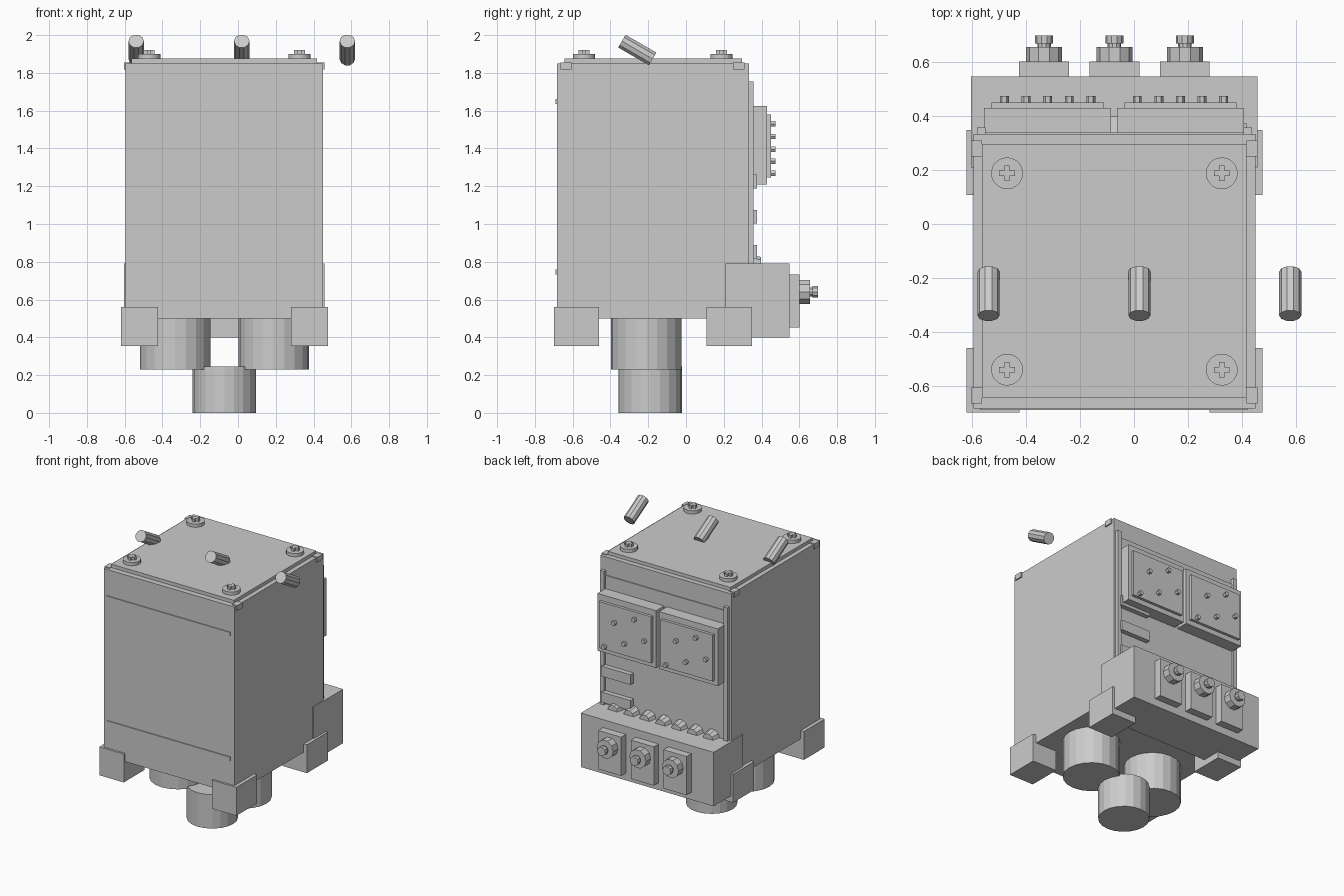
import bpy
import bmesh
from math import radians
from mathutils import Matrix, Vector

cube = bpy.data.objects.get("Cube")
if cube:
    bpy.data.objects.remove(cube, do_unlink=True)

grey = bpy.data.materials.new("light_grey")
grey.use_nodes = True
grey.diffuse_color = (0.6, 0.6, 0.6, 1)
grey.node_tree.nodes["Principled BSDF"].inputs["Base Color"].default_value = (0.6, 0.6, 0.6, 1)

MID = -0.0725  # centre line of the casing in x
BACK = -90     # tilt that points a cylinder towards +y


def finish(name, bm):
    mesh = bpy.data.meshes.new(name)
    bm.to_mesh(mesh)
    bm.free()
    mesh.materials.append(grey)
    obj = bpy.data.objects.new(name, mesh)
    bpy.context.collection.objects.link(obj)
    return obj


def add_box(bm, x, y, z):
    lo, hi = Vector((x[0], y[0], z[0])), Vector((x[1], y[1], z[1]))
    size = Matrix.Diagonal((*(hi - lo), 1))
    bmesh.ops.create_cube(bm, size=1, matrix=Matrix.Translation((lo + hi) / 2) @ size)


def box(name, x, y, z):
    bm = bmesh.new()
    add_box(bm, x, y, z)
    return finish(name, bm)


def cylinder(name, centre, radius, length, sides, tilt=0, top=None):
    bm = bmesh.new()
    turn = Matrix.Rotation(radians(tilt), 4, 'X') @ Matrix.Rotation(radians(90), 4, 'Z')
    bmesh.ops.create_cone(bm, cap_ends=True, segments=sides, radius1=radius,
                          radius2=radius if top is None else top, depth=length,
                          matrix=Matrix.Translation(centre) @ turn)
    return finish(name, bm)


def rod(name, x, z, y0, y1, radius, sides, top=None):
    return cylinder(name, (x, (y0 + y1) / 2, z), radius, y1 - y0, sides, BACK, top)


# Casing, lid and front trim
box("casing", (-0.595, 0.45), (-0.683, 0.333), (0.5, 1.85))
box("lid", (-0.563, 0.417), (-0.643, 0.297), (1.85, 1.875))
for name, z in (("lower", 0.733), ("upper", 1.634)):
    box(name + "_front_strip", (-0.57, 0.42), (-0.69, -0.683), (z, z + 0.027))

# Corner clips, feet, and lid screws
for side, s in (("left", 1), ("right", -1)):
    def span(a, b):
        return sorted((MID + s * a, MID + s * b))
    for end, clip_y, foot_y, screw_y in (
            ("front", (-0.665, -0.605), (-0.698, -0.46), -0.54),
            ("back", (0.25, 0.31), (0.108, 0.349), 0.188)):
        tag = end + "_" + side
        box("corner_clip_" + tag, span(0.49, 0.531), clip_y, (1.818, 1.856))
        box("foot_" + tag, span(0.352, 0.548), foot_y, (0.355, 0.56))
        sx = MID + s * 0.398
        cylinder("screw_head_" + tag, (sx, screw_y, 1.886), 0.059, 0.026, 20)
        bm = bmesh.new()
        for a, b in ((0.029, 0.01), (0.01, 0.029)):
            add_box(bm, (sx - a, sx + a), (screw_y - b, screw_y + b), (1.895, 1.92))
        finish("screw_cross_" + tag, bm)
    # Rails on the back edges
    box("back_rail_" + side, span(0.478, 0.51), (0.333, 0.357), (0.7, 1.755))

# Back panel and small chips
box("back_panel", (MID - 0.478, MID + 0.478), (0.333, 0.34), (0.7, 1.72))
for i in range(3):
    z = 0.815 + i * 0.187
    box(f"chip_{i + 1}", (0.18, 0.417), (0.333, 0.375), (z, z + 0.073))

# Two terminal boards with staggered pins
pin_heights = (1.268, 1.463, 1.333, 1.53, 1.395)
for side, cx in (("left", 0.172), ("right", -0.32)):
    box("board_" + side, (cx - 0.235, cx + 0.235), (0.333, 0.43), (1.21, 1.624))
    box("board_plate_" + side, (cx - 0.208, cx + 0.208), (0.43, 0.45), (1.245, 1.58))
    for i, z in enumerate(pin_heights):
        rod(f"pin_{side}_{i + 1}", cx + (2 - i) * 0.08, z, 0.445, 0.474, 0.0165, 6)

# Rear box with a row of lamps and three connectors
box("rear_box", (-0.604, 0.458), (0.21, 0.547), (0.4, 0.79))
for i in range(7):
    rod(f"lamp_{i + 1}", MID + (i - 3) * 0.127, 0.787, 0.335, 0.398, 0.054, 10, 0.04)
for i in range(3):
    x, z = MID + (i - 1) * 0.261, 0.641
    box(f"connector_base_{i + 1}", (x - 0.092, x + 0.092), (0.54, 0.602), (0.453, 0.733))
    rod(f"connector_nut_{i + 1}", x, z, 0.6, 0.656, 0.067, 10)
    rod(f"connector_stem_{i + 1}", x, z, 0.65, 0.675, 0.025, 10)
    rod(f"connector_tip_{i + 1}", x, z, 0.669, 0.698, 0.033, 10)

# Round canisters under the casing
for side, x in (("left", 0.189), ("right", -0.333)):
    cylinder("canister_" + side, (x, -0.21, 0.375), 0.187, 0.29, 20)
cylinder("lower_canister", (MID, -0.19, 0.1225), 0.168, 0.245, 20)

# Three tilted pegs above the lid
for i in range(3):
    cylinder(f"peg_{i + 1}", (0.02 + (i - 1) * 0.559, -0.258, 1.921), 0.041, 0.188, 10, -120)
